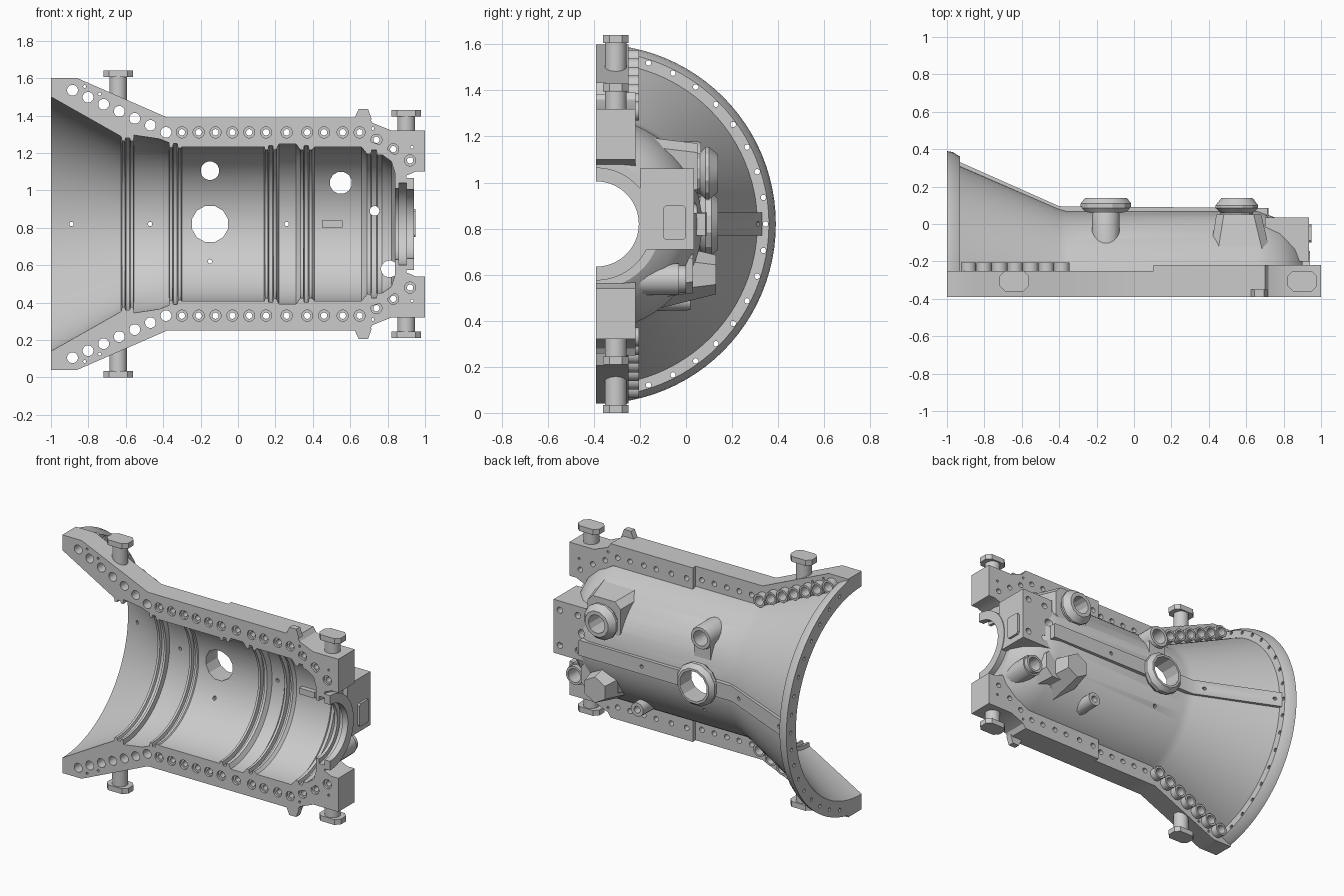
import bpy, bmesh
from math import sin, cos, pi

if "Cube" in bpy.data.objects:
    bpy.data.objects.remove(bpy.data.objects["Cube"])

CY, CZ = -0.39, 0.82          # machine axis runs along x through here


def place(axis, u, v, h):
    return {'x': (h, u, v), 'y': (u, h, v), 'z': (u, v, h)}[axis]


def finish(bm, name):
    bmesh.ops.recalc_face_normals(bm, faces=bm.faces[:])
    me = bpy.data.meshes.new(name)
    bm.to_mesh(me)
    bm.free()
    ob = bpy.data.objects.new(name, me)
    bpy.context.collection.objects.link(ob)
    return ob


def loft(name, axis, pts_a, a, pts_b, b):
    bm = bmesh.new()
    lo = [bm.verts.new(place(axis, u, v, a)) for u, v in pts_a]
    hi = [bm.verts.new(place(axis, u, v, b)) for u, v in pts_b]
    n = len(lo)
    bm.faces.new(lo)
    bm.faces.new(hi)
    for i in range(n):
        j = (i + 1) % n
        bm.faces.new((lo[i], lo[j], hi[j], hi[i]))
    return finish(bm, name)


def prism(name, axis, pts, a, b):
    return loft(name, axis, pts, a, pts, b)


def circle(u, v, r, n=16):
    return [(u + r * cos(2 * pi * (i + .5) / n), v + r * sin(2 * pi * (i + .5) / n)) for i in range(n)]


def cyl(name, axis, u, v, r, a, b, n=16):
    return prism(name, axis, circle(u, v, r, n), a, b)


def rect(u0, u1, v0, v1, c=0):
    if not c:
        return [(u0, v0), (u1, v0), (u1, v1), (u0, v1)]
    return [(u0 + c, v0), (u1 - c, v0), (u1, v0 + c), (u1, v1 - c),
            (u1 - c, v1), (u0 + c, v1), (u0, v1 - c), (u0, v0 + c)]


def lathe(name, axis, u, v, profile, n=24, half=False):
    """Spin a closed (height, radius) profile about an axis."""
    bm = bmesh.new()
    rings = []
    for i in range(n + 1 if half else n):
        t = -pi / 2 + pi * i / n if half else 2 * pi * (i + .5) / n
        rings.append([bm.verts.new(place(axis, u + r * cos(t), v + r * sin(t), h)) for h, r in profile])
    m = len(profile)
    for i in range(n):
        p, q = rings[i], rings[(i + 1) % len(rings)]
        for k in range(m):
            l = (k + 1) % m
            bm.faces.new((p[k], p[l], q[l], q[k]))
    if half:
        bm.faces.new(rings[0])
        bm.faces.new(rings[-1])
    return finish(bm, name)


def cut(targets, cutters):
    """Subtract a set of separate cutters from each target, then drop them."""
    bm = bmesh.new()
    for c in cutters:
        bm.from_mesh(c.data)
        bpy.data.objects.remove(c)
    tool = finish(bm, "cutter")
    tool.hide_render = True
    for t in targets:
        mod = t.modifiers.new("cut", 'BOOLEAN')
        mod.operation, mod.solver, mod.object = 'DIFFERENCE', 'EXACT', tool
        bpy.context.view_layer.objects.active = t
        bpy.ops.object.modifier_apply(modifier=mod.name)
    bpy.data.objects.remove(tool)


# Half shell: flared inlet rim, cone, barrel, end cone and bearing hub
outer = [(-1, .78), (-.97, .775), (-.93, .75), (-.93, .70), (-.41, .475), (-.36, .46), (.66, .46),
         (.78, .415), (.86, .35), (.9, .28), (.9, .245), (.94, .245)]
inner = [(-1, .68), (-.625, .468), (-.62, .445), (-.605, .445), (-.60, .46), (-.58, .46), (-.575, .445),
         (-.56, .445), (-.555, .475), (-.42, .455), (-.37, .435), (-.365, .41), (-.35, .41), (-.345, .43),
         (-.325, .43), (-.32, .405), (-.305, .405), (-.30, .412), (.14, .412), (.145, .395), (.16, .395),
         (.165, .42), (.185, .42), (.19, .395), (.205, .40), (.22, .428), (.31, .428), (.33, .40),
         (.335, .395), (.35, .395), (.355, .42), (.375, .42), (.38, .395), (.395, .395), (.41, .412),
         (.66, .412), (.69, .375), (.71, .375), (.715, .395), (.74, .395), (.745, .37), (.77, .37),
         (.82, .335), (.84, .27), (.84, .19), (.86, .19), (.86, .22), (.9, .22), (.9, .185), (.94, .185)]
shell = lathe("casing_shell", 'x', CY, CZ, outer + inner[::-1], 48, half=True)

# Split-line flanges, upper and lower, each in a thin and a thick length
plain = [(-.885 + .0833 * i, .715 - .0375 * i) for i in range(7)]
stepped = [(x, .49) for x in (-.30, -.21, -.12, -.03, .06, .15, .26, .37, .46, .56, .65)]
stepped += [(.74, .45), (.83, .40), (.92, .34)]
for s, side in ((1, "upper"), (-1, "lower")):
    def Z(pts):
        return [(x, CZ + s * o) for x, o in pts]
    left = prism(side + "_flange_front", 'y', Z([(-1, .78), (-.86, .78), (-.38, .57), (.105, .57), (.105, .43),
                 (-.3, .43), (-.6, .49), (-1, .71)]), CY, -.25)
    right = prism(side + "_flange_rear", 'y', Z([(.105, .57), (.7, .57), (.72, .54), (.82, .5), (1, .5), (1, .28),
                  (.95, .28), (.88, .25), (.85, .29), (.8, .36), (.68, .43), (.105, .43)]), CY, -.22)
    # Bolt holes: plain on the flare, counterbored along the barrel
    cut([left, shell], [cyl("c", 'y', x, z, .029, -.5, -.12) for x, z in Z(plain)])
    cut([left, right], [cyl("c", 'y', x, z, .03, -.5, -.375) for x, z in Z(stepped)])
    cut([left, right], [cyl("c", 'y', x, z, .017, -.5, -.1) for x, z in Z(stepped)])
    cut([left, right], [cyl("c", 'y', x, z, .008, -.5, -.1, 8)
                        for x, z in Z([(-.82, .735), (-.74, .695), (.72, .51), (.93, .41)])])
    for x, z in Z(plain):
        lathe(side + "_bolt_boss", 'y', x, z, [(-.26, .042), (-.205, .042), (-.205, .029), (-.26, .029)], 16)
    # Small alignment lug
    prism(side + "_lug", 'y', Z([(.62, .56), (.645, .615), (.695, .615), (.715, .56)]), CY, -.35)
    # Lifting trunnions with chamfered heads
    for x, base, neck, top in ((-.64, .65, .785, .82), (.9, .48, .575, .61)):
        cyl(side + "_trunnion_post", 'z', x, -.305, .048, CZ + s * base, CZ + s * neck, 20)
        prism(side + "_trunnion_head", 'z', rect(x - .078, x + .078, -.36, -.25, .028),
              CZ + s * neck, CZ + s * top)

# Centre rib along the back
rib = prism("centre_rib", 'y', rect(0, 1, 0, 1), 0, 1)
bpy.data.objects.remove(rib)
rib = prism("centre_rib", 'z', [(-.94, .335), (-.4, .095), (.72, .085), (.72, .04), (-.38, .04), (-.94, .27)],
            CZ - .05, CZ + .05)

# Ports and bosses on the back
ports = [(-.15, .82, .10), (-.15, 1.105, .05), (.55, 1.04, .06), (.81, .58, .045), (.34, .49, .022)]
profiles = [
    [(-.03, .115), (.06, .12), (.085, .14), (.11, .14), (.14, .115)],
    [(-.25, .075), (.05, .075), (.065, .07)],
    [(-.15, .09), (.06, .09), (.085, .118), (.1, .118), (.14, .085)],
    [(-.3, .07), (-.03, .07), (-.03, .06), (.0, .06)],
    [(-.2, .05), (.02, .045)]]
bosses = []
for name, (x, z, r), prof in zip(("main_port", "upper_port", "rear_port", "drain_port", "small_port"), ports, profiles):
    bosses.append(lathe(name, 'y', x, z, prof + [(prof[-1][0], r), (prof[0][0], r)], 12 if r > .05 else 16))

# Web between the main and upper ports, and the pedestal under the rear port
web = prism("port_web", 'y', rect(-.21, -.09, .9, 1.1), -.2, .045)
pedestal = loft("rear_port_pedestal", 'y', rect(.40, .74, .9, 1.2, .04), -.2,
                rect(.44, .68, .93, 1.17, .04), .05)
blind = loft("blind_boss", 'y', circle(.57, .6, .16, 6), -.17, circle(.57, .6, .085, 6), .13)
skirt = loft("blind_boss_skirt", 'y', rect(.42, .78, .49, .75, .04), -.2, rect(.47, .74, .52, .72, .05), .03)

# Rear block on the end wall, with its end pad
block = prism("rear_block", 'y', rect(.70, .935, .71, 1.06), -.2, .035)
pad = prism("rear_block_pad", 'x', rect(-.1, .0, .75, .9, .012), .9, .95)
cut([block], [cyl("c", 'y', x, z, .02, -.02, .1, 12) for x in (.76, .89) for z in (.77, 1.0)])

# Hollow everything that reaches into the bore, then drill the ports
cavity = lathe("c", 'x', CY, CZ, [(x, r + .012) for x, r in inner] + [(1.1, .197), (1.1, .001), (-1, .001)], 96)
cut(bosses + [web, pedestal, blind, skirt, block, rib], [cavity])
cut([shell, web, pedestal, skirt, block, rib],
    [cyl("c", 'y', x, z, r, -.38, .3, 12 if r > .05 else 16) for x, z, r in ports[:4]])
cut([shell, block, rib], [cyl("c", 'y', .73, .89, .026, -.2, .3)])

# Small tapped holes: along the centreline and around the inlet rim
cut([shell, rib], [cyl("c", 'y', x, CZ, .012, -.2, .5, 10) for x in (-.89, -.47, .26)]
    + [cyl("c", 'y', -.15, .62, .012, -.2, .5, 10)])
cut([shell], [cyl("c", 'x', CY + .735 * cos(t), CZ + .735 * sin(t), .012, -1.1, -.9, 10)
              for t in [pi * (i - 9) / 20 for i in range(19)]])

# Key bar inside the bore
prism("inner_key", 'y', rect(.45, .56, .80, .84), -.01, .03)

bpy.ops.object.select_all(action='SELECT')
bpy.context.view_layer.objects.active = shell
bpy.ops.object.shade_smooth_by_angle(angle=0.5)
